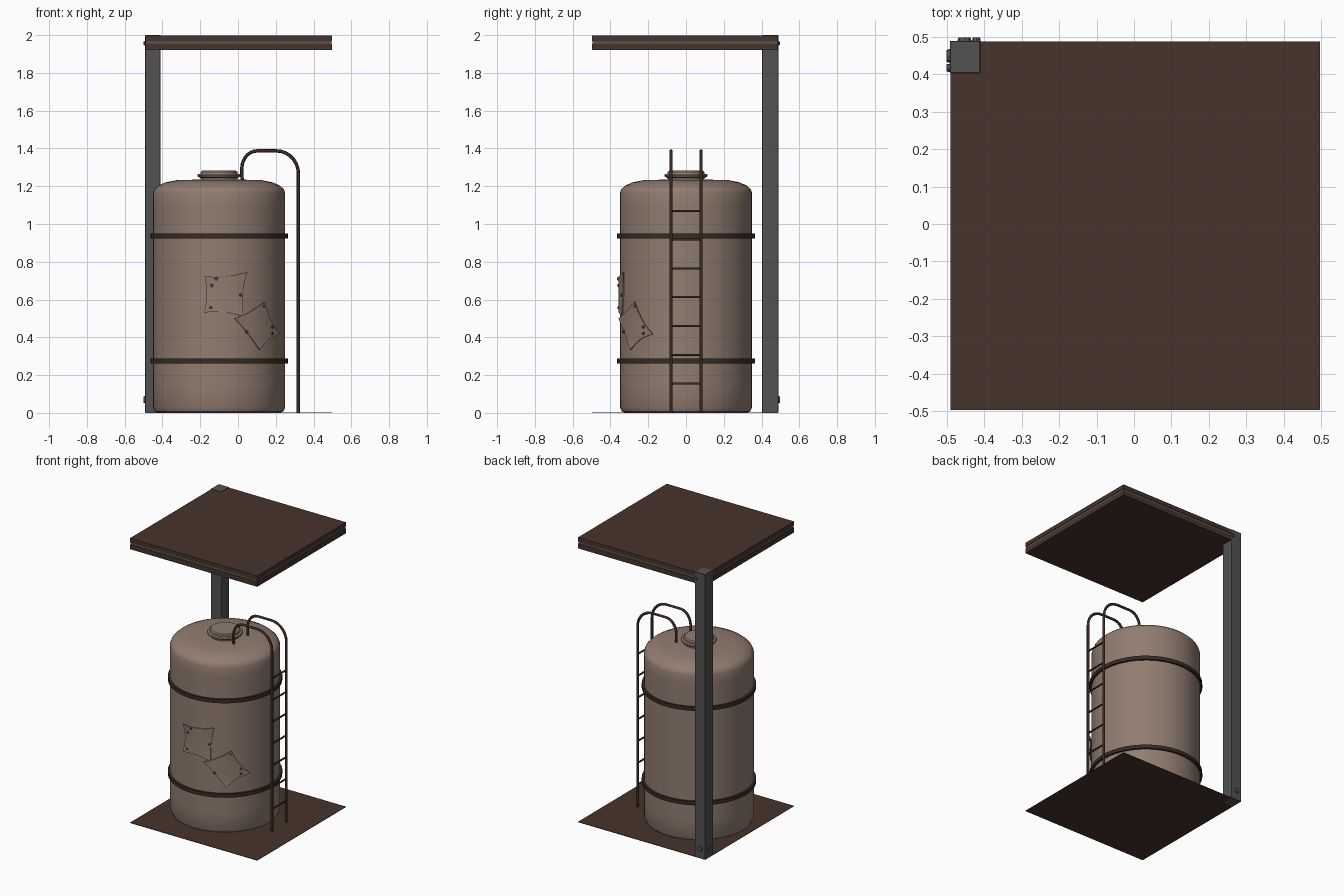
import bpy, bmesh, math
from mathutils import Vector, Matrix

if "Cube" in bpy.data.objects:
    bpy.data.objects.remove(bpy.data.objects["Cube"])

CX, R = -0.10, 0.35          # tank axis and radius


def mat(name, rgb):
    m = bpy.data.materials.new(name)
    m.diffuse_color = (*rgb, 1)
    m.use_nodes = True
    m.node_tree.nodes["Principled BSDF"].inputs["Base Color"].default_value = m.diffuse_color
    return m


TANK = mat("dusty brown", (0.285, 0.205, 0.163))
WOOD = mat("dark brown", (0.062, 0.034, 0.025))
RUST = mat("deep brown", (0.040, 0.023, 0.017))
STEEL = mat("dark grey", (0.085, 0.085, 0.085))


def finish(name, bm, m, smooth=None):
    bmesh.ops.recalc_face_normals(bm, faces=bm.faces)
    me = bpy.data.meshes.new(name)
    bm.to_mesh(me)
    bm.free()
    o = bpy.data.objects.new(name, me)
    bpy.context.collection.objects.link(o)
    me.materials.append(m)
    if smooth:
        bpy.ops.object.select_all(action='DESELECT')
        o.select_set(True)
        bpy.context.view_layer.objects.active = o
        bpy.ops.object.shade_smooth_by_angle(angle=math.radians(smooth))
    return o


def box(name, lo, hi, m, bevel=0):
    lo, hi = Vector(lo), Vector(hi)
    bm = bmesh.new()
    bmesh.ops.create_cube(bm, size=1, matrix=Matrix.Translation((lo + hi) / 2)
                          @ Matrix.Diagonal((*(hi - lo), 1)))
    if bevel:
        bmesh.ops.bevel(bm, geom=bm.edges[:], offset=bevel, segments=1, affect='EDGES')
    return finish(name, bm, m)


def lathe(name, profile, m, n=40, closed=False, smooth=40):
    bm = bmesh.new()
    rings = [[bm.verts.new((CX + r * math.cos(2 * math.pi * i / n),
                            r * math.sin(2 * math.pi * i / n), z)) for i in range(n)]
             for r, z in profile]
    pairs = list(zip(rings, rings[1:]))
    if closed:
        pairs.append((rings[-1], rings[0]))
    else:
        bm.faces.new(rings[0])
        bm.faces.new(rings[-1])
    for a, b in pairs:
        for i in range(n):
            j = (i + 1) % n
            bm.faces.new((a[i], a[j], b[j], b[i]))
    return finish(name, bm, m, smooth)


def bolt(name, pos, normal, r, h, m, n=8):
    bm = bmesh.new()
    rot = Vector(normal).to_track_quat('Z', 'Y').to_matrix().to_4x4()
    bmesh.ops.create_cone(bm, cap_ends=True, segments=n, radius1=r, radius2=r * 0.8,
                          depth=h, matrix=Matrix.Translation(pos) @ rot)
    return finish(name, bm, m)


def tube(name, pts, r, m):
    cu = bpy.data.curves.new(name, 'CURVE')
    cu.dimensions = '3D'
    cu.bevel_depth, cu.bevel_resolution, cu.use_fill_caps = r, 1, True
    s = cu.splines.new('POLY')
    s.points.add(len(pts) - 1)
    for p, q in zip(s.points, pts):
        p.co = (*q, 1)
    cu.materials.append(m)
    o = bpy.data.objects.new(name, cu)
    bpy.context.collection.objects.link(o)


# base plate, roof slab with inset metal strip
box("base_plate", (-0.49, -0.497, 0), (0.497, 0.487, 0.003), WOOD)
box("roof_lower", (-0.49, -0.497, 1.92), (0.497, 0.487, 1.953), WOOD)
box("roof_strip", (-0.487, -0.494, 1.953), (0.494, 0.484, 1.968), STEEL)
box("roof_upper", (-0.49, -0.497, 1.968), (0.497, 0.487, 1.997), WOOD)

# corner post with bolts on its two outer faces
box("corner_post", (-0.492, 0.403, 0), (-0.41, 0.489, 2.0), STEEL, 0.002)
for label, z, r, off in (("top", 1.957, 0.012, 0.417), ("bottom", 0.07, 0.02, 0.449)):
    bolt("post_bolt_left_" + label, (-0.494, off, z), (-1, 0, 0), r, 0.013, STEEL)
    bolt("post_bolt_back_" + label, (-off - 0.004, 0.492, z), (0, 1, 0), r, 0.013, STEEL)

# tank body, lid, bands
lathe("tank_body", [(0.325, 0.002), (0.34, 0.008), (0.35, 0.03), (R, 0.15), (R, 0.6), (R, 1.1),
                    (R, 1.165), (0.342, 1.185), (0.322, 1.203), (0.285, 1.22),
                    (0.22, 1.233), (0.10, 1.235)], TANK, 48)
lathe("tank_lid", [(0.095, 1.23), (0.098, 1.244), (0.112, 1.25), (0.115, 1.256), (0.112, 1.264),
                   (0.098, 1.266), (0.097, 1.276), (0.09, 1.282)], TANK, 32, smooth=30)
for i, z in enumerate((0.274, 0.936)):
    lathe("tank_band_%d" % i, [(0.345, z - 0.013), (0.364, z - 0.013),
                               (0.364, z + 0.013), (0.345, z + 0.013)], RUST, 48, True)


def on_tank(x, z, r):
    a = math.asin((x - CX) / (R + 0.006))
    return Vector((CX + r * math.sin(a), -r * math.cos(a), z))


# bent patches with pinched edges, wrapped on the tank, corners curling out
def patch(name, corners, bolts, lift):
    n = 8
    c = [Vector(p) for p in corners]
    mid = sum(c, Vector((0, 0))) / 4
    bm = bmesh.new()
    layers = []
    for thick in (0, 0.006):
        g = []
        for i in range(n + 1):
            for j in range(n + 1):
                u, v = i / n, j / n
                p = (c[0] * (1 - u) + c[1] * u) * (1 - v) + (c[3] * (1 - u) + c[2] * u) * v
                bu, bv = (2 * u - 1) ** 2, (2 * v - 1) ** 2
                pinch = 0.10 * max(bu * (1 - bv), bv * (1 - bu))
                p = p.lerp(mid, pinch)
                g.append(bm.verts.new(on_tank(p.x, p.y, R + lift + thick + 0.008 * bu * bv)))
        layers.append(g)
    k = n + 1
    for g in layers:
        for i in range(n):
            for j in range(n):
                bm.faces.new((g[i * k + j], g[i * k + j + 1], g[(i + 1) * k + j + 1], g[(i + 1) * k + j]))
    loop = ([i * k for i in range(n)] + [n * k + j for j in range(n)]
            + [i * k + n for i in range(n, 0, -1)] + [j for j in range(n, 0, -1)])
    a, b = layers
    for p, q in zip(loop, loop[1:] + loop[:1]):
        bm.faces.new((a[p], a[q], b[q], b[p]))
    finish(name, bm, TANK, 40)
    for i, (x, z) in enumerate(bolts):
        pos = on_tank(x, z, R + lift + 0.009)
        bolt("%s_bolt_%d" % (name, i), pos, (pos.x - CX, pos.y, 0), 0.009, 0.01, STEEL)


patch("upper_patch", [(-0.175, 0.722), (0.045, 0.745), (0.025, 0.512), (-0.177, 0.532)],
      [(-0.14, 0.675), (-0.115, 0.71), (0.015, 0.625), (-0.145, 0.557)], 0.001)
patch("lower_patch", [(-0.02, 0.5), (0.137, 0.588), (0.213, 0.417), (0.11, 0.333)],
      [(0.135, 0.565), (0.045, 0.43), (0.178, 0.455), (0.178, 0.42)], 0.003)

# ladder: hooked rails and rungs
def arc(cx, cz, rx, rz, a0, a1, n=7):
    return [(cx + rx * math.cos(math.radians(a0 + (a1 - a0) * i / n)),
             cz + rz * math.sin(math.radians(a0 + (a1 - a0) * i / n))) for i in range(n + 1)]


path = [(0.32, 0)] + arc(0.205, 1.265, 0.115, 0.122, 0, 90) + arc(0.10, 1.292, 0.08, 0.095, 90, 180) + [(0.022, 1.225)]
for side, y in (("front", -0.08), ("back", 0.079)):
    tube("ladder_rail_" + side, [(x, y, z) for x, z in path], 0.009, RUST)
for i in range(7):
    z = 0.155 + 0.1525 * i
    tube("ladder_rung_%d" % i, [(0.32, -0.08, z), (0.32, 0.079, z)], 0.006, RUST)
